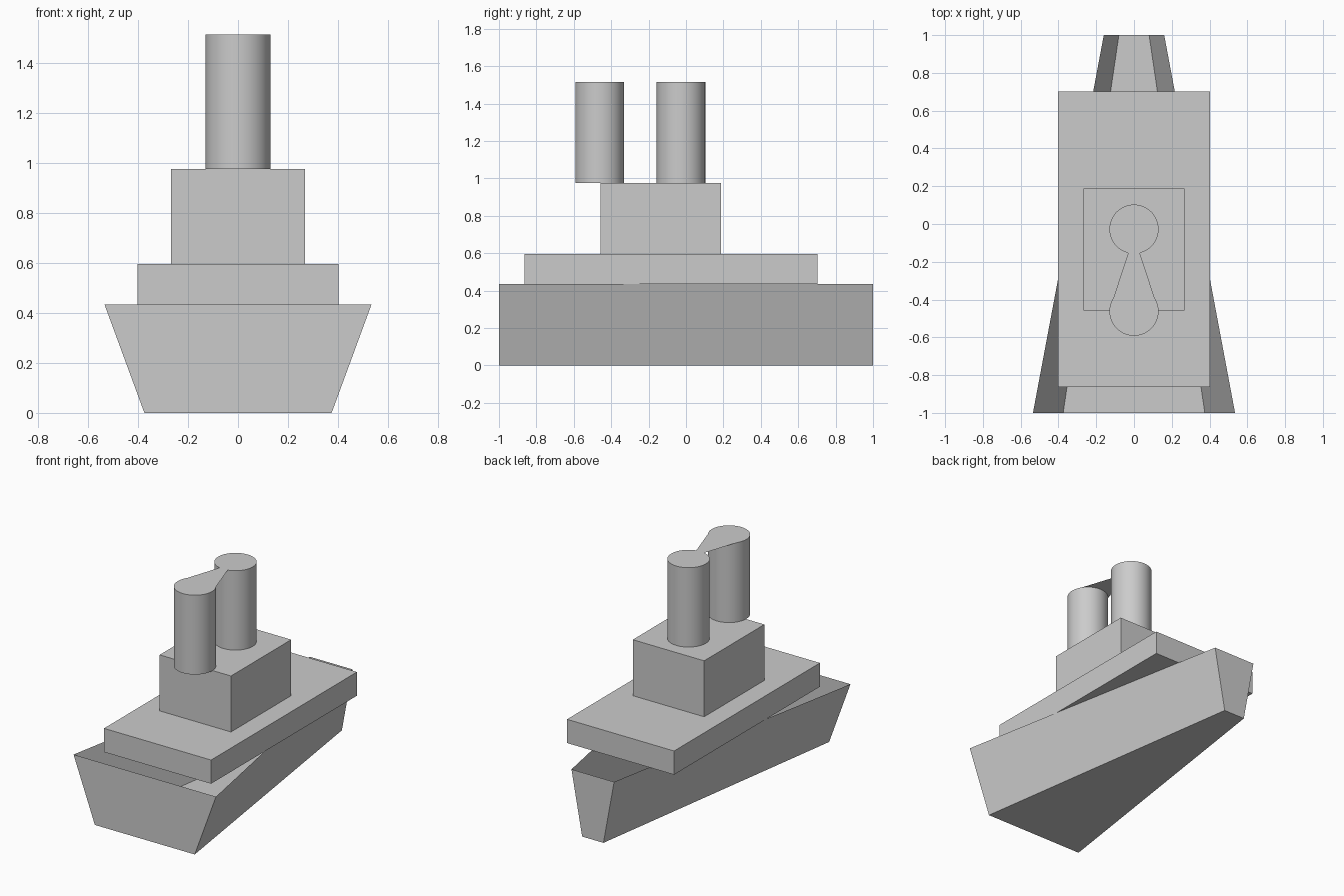
import bpy, bmesh, math

if "Cube" in bpy.data.objects:
    bpy.data.objects.remove(bpy.data.objects["Cube"])


def make_object(name, verts, faces):
    mesh = bpy.data.meshes.new(name)
    mesh.from_pydata(verts, [], faces)
    obj = bpy.data.objects.new(name, mesh)
    bpy.context.collection.objects.link(obj)
    return obj


def box(name, half_x, y0, y1, z0, z1):
    bpy.ops.mesh.primitive_cube_add(size=1, location=(0, (y0 + y1) / 2, (z0 + z1) / 2))
    obj = bpy.context.object
    obj.name = name
    obj.scale = (2 * half_x, y1 - y0, z1 - z0)
    bpy.ops.object.transform_apply(location=False, rotation=False, scale=True)
    return obj


# Hull: open-topped tapered shell, wide at the front and narrow at the back
HULL_TOP = 0.435
hull_verts = []
for y, bottom, top in ((-1, 0.375, 0.535), (1, 0.08, 0.16)):
    hull_verts += [(-bottom, y, 0), (bottom, y, 0), (top, y, HULL_TOP), (-top, y, HULL_TOP)]
make_object("hull", hull_verts, [
    (0, 1, 2, 3),   # front plate
    (5, 4, 7, 6),   # back plate
    (0, 4, 5, 1),   # bottom
    (1, 5, 6, 2),   # right side
    (4, 0, 3, 7),   # left side
])

# Deck and cabin
box("deck", 0.402, -0.863, 0.702, HULL_TOP, 0.596)
box("cabin", 0.268, -0.458, 0.188, 0.596, 0.976)

# Two round funnels
FUNNEL_R, FUNNEL_Z0, FUNNEL_Z1 = 0.13, 0.976, 1.515
for name, y in (("funnel_middle", -0.027), ("funnel_front", -0.462)):
    bpy.ops.mesh.primitive_cylinder_add(
        vertices=48, radius=FUNNEL_R, depth=FUNNEL_Z1 - FUNNEL_Z0,
        location=(0, y, (FUNNEL_Z0 + FUNNEL_Z1) / 2))
    bpy.context.object.name = name
    bpy.ops.object.shade_smooth_by_angle(angle=math.radians(30))

# Thin tapering plate joining the funnel tops
make_object("funnel_bridge", [
    (-FUNNEL_R, -0.455, FUNNEL_Z1), (FUNNEL_R, -0.455, FUNNEL_Z1),
    (0.03, -0.152, FUNNEL_Z1), (-0.03, -0.152, FUNNEL_Z1),
], [(0, 1, 2, 3)])
